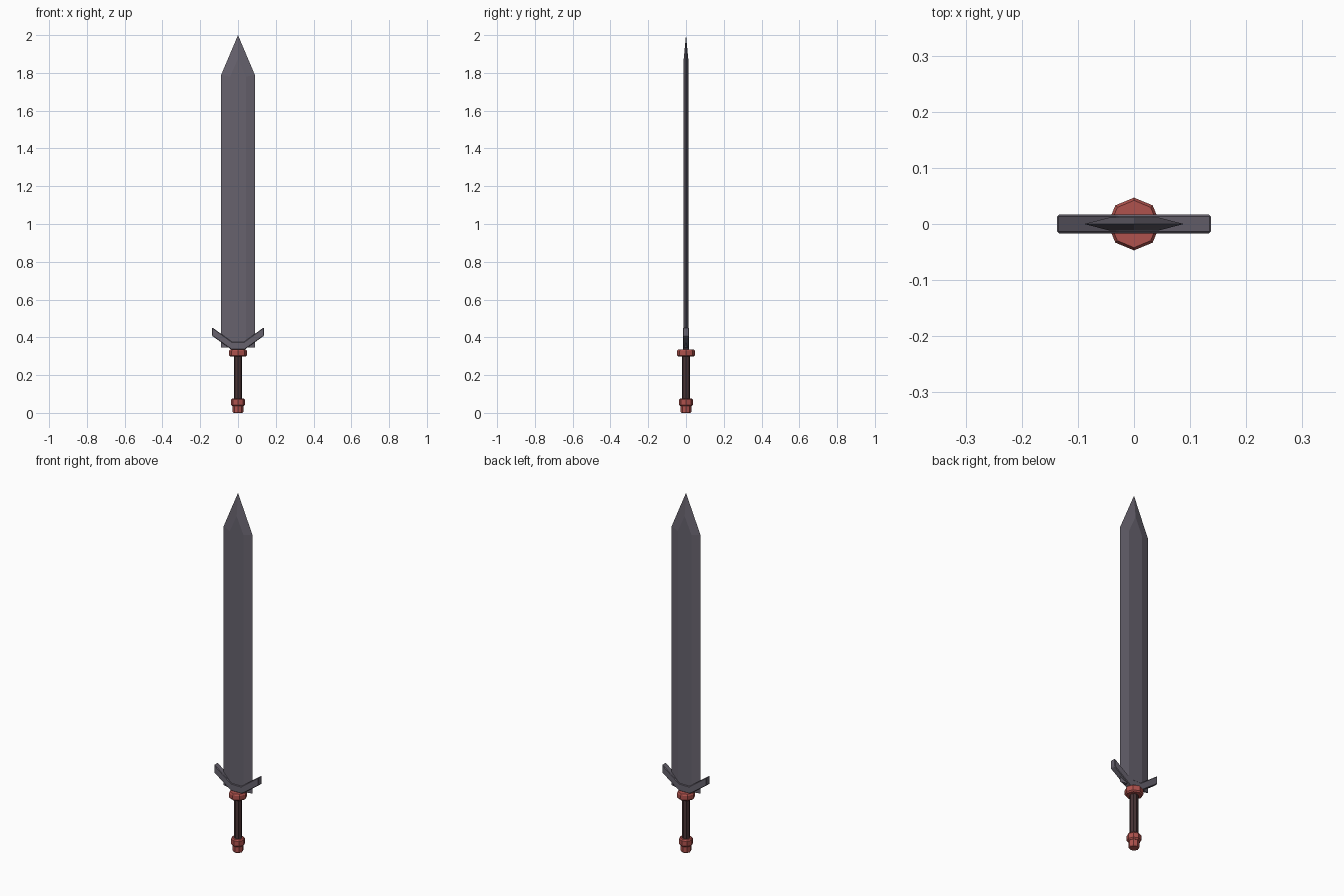
import bpy, bmesh, math

if "Cube" in bpy.data.objects:
    bpy.data.objects.remove(bpy.data.objects["Cube"])


def material(name, rgb):
    m = bpy.data.materials.new(name)
    m.diffuse_color = (*rgb, 1)
    m.use_nodes = True
    m.node_tree.nodes["Principled BSDF"].inputs["Base Color"].default_value = m.diffuse_color
    return m


STEEL = material("dark steel", (0.135, 0.123, 0.155))
RED = material("red metal", (0.43, 0.085, 0.075))
GRIP = material("dark brown grip", (0.065, 0.033, 0.035))


def make_object(name, bm, mat):
    bmesh.ops.recalc_face_normals(bm, faces=bm.faces)
    me = bpy.data.meshes.new(name)
    bm.to_mesh(me)
    bm.free()
    me.materials.append(mat)
    ob = bpy.data.objects.new(name, me)
    bpy.context.collection.objects.link(ob)
    return ob


def lathe(name, profile, mat, sides=8):
    """Flat-sided turned part from (radius, z) pairs, capped at both ends."""
    bm = bmesh.new()
    rings = []
    for r, z in profile:
        rings.append([bm.verts.new((r * math.sin(2 * math.pi * i / sides),
                                    r * math.cos(2 * math.pi * i / sides), z))
                      for i in range(sides)])
    for a, b in zip(rings, rings[1:]):
        for i in range(sides):
            j = (i + 1) % sides
            bm.faces.new((a[i], a[j], b[j], b[i]))
    bm.faces.new(rings[0])
    bm.faces.new(rings[-1])
    return make_object(name, bm, mat)


# Blade: hexagonal section, flats closing to a ridge point below the tip
bm = bmesh.new()
W, F, T, Z0 = 0.089, 0.042, 0.012, 0.345
edge = {s: [bm.verts.new((s * W, 0, z)) for z in (Z0, 1.79)] for s in (-1, 1)}
tip = bm.verts.new((0, 0, 2.0))
base = []
for y in (-T, T):
    flat = {s: [bm.verts.new((s * F, y, z)) for z in (Z0, 1.78)] for s in (-1, 1)}
    peak = bm.verts.new((0, y, 1.875))
    bm.faces.new((flat[-1][0], flat[1][0], flat[1][1], peak, flat[-1][1]))
    for s in (-1, 1):
        bm.faces.new((edge[s][0], flat[s][0], flat[s][1], edge[s][1]))
        bm.faces.new((edge[s][1], flat[s][1], peak))
        bm.faces.new((edge[s][1], peak, tip))
    base.append(flat)
bm.faces.new((edge[-1][0], base[0][-1][0], base[0][1][0],
              edge[1][0], base[1][1][0], base[1][-1][0]))
make_object("blade", bm, STEEL)

# Guard: V-shaped bar, extruded through y with a small bevel
half = [(0.035, 0.335), (0.137, 0.408), (0.137, 0.453), (0.03, 0.375)]
outline = half + [(-x, z) for x, z in reversed(half)]
bm = bmesh.new()
D = 0.0165
front = bm.faces.new([bm.verts.new((x, -D, z)) for x, z in outline])
ext = bmesh.ops.extrude_face_region(bm, geom=[front])
for v in ext["geom"]:
    if isinstance(v, bmesh.types.BMVert):
        v.co.y = D
guard = make_object("guard", bm, STEEL)
bev = guard.modifiers.new("bevel", "BEVEL")
bev.width, bev.segments = 0.003, 1

# Hilt
lathe("collar", [(0.040, 0.298), (0.047, 0.305), (0.047, 0.328), (0.042, 0.336)], RED)
lathe("grip", [(0.021, 0.06), (0.021, 0.31)], GRIP)
lathe("pommel_ring", [(0.030, 0.036), (0.036, 0.043), (0.036, 0.070), (0.030, 0.077)], RED)
lathe("pommel_cap", [(0.024, 0.0), (0.028, 0.006), (0.028, 0.04)], RED)
